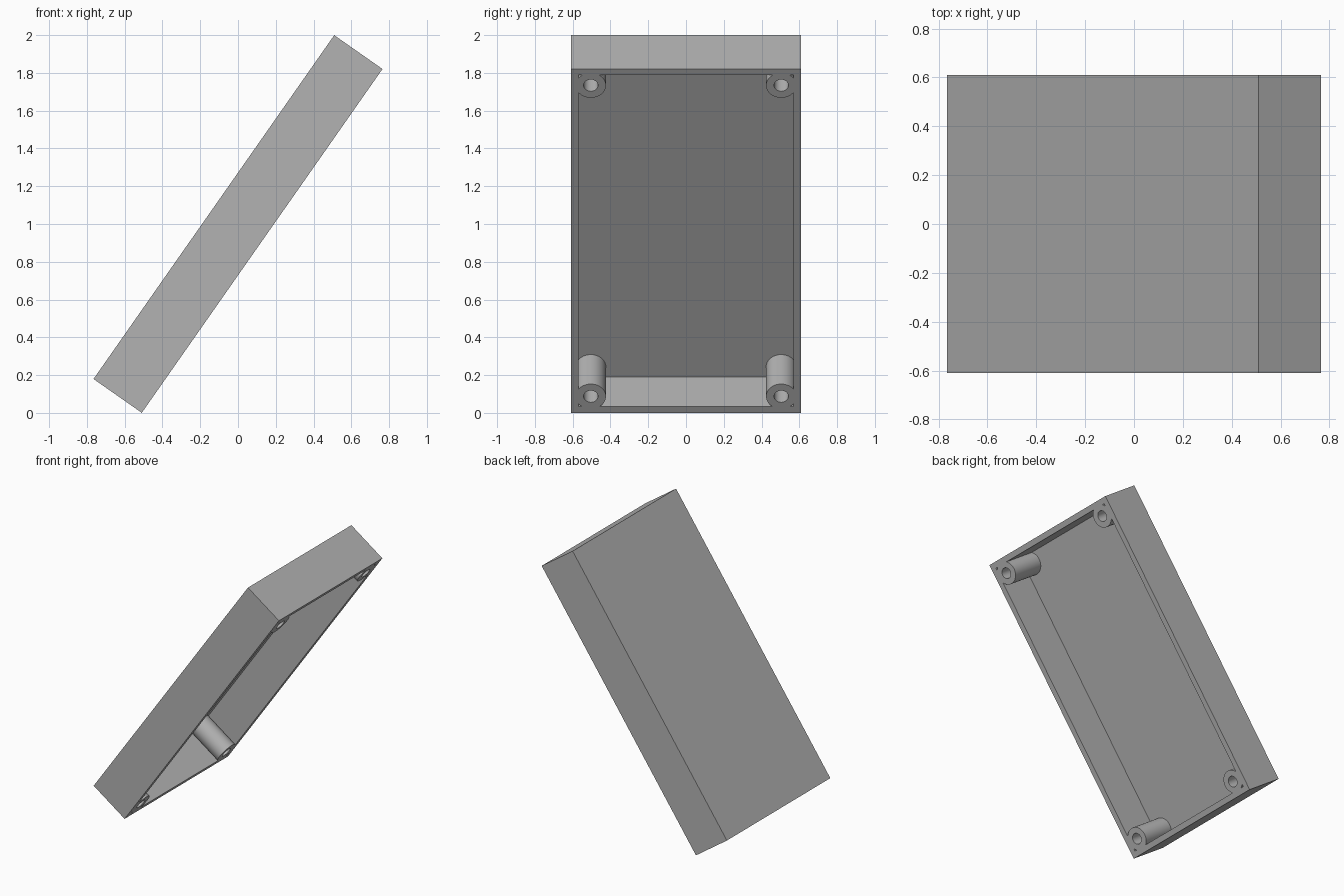
import bpy
import math

if "Cube" in bpy.data.objects:
    bpy.data.objects.remove(bpy.data.objects["Cube"], do_unlink=True)

LENGTH, WIDTH, DEPTH = 2.222, 1.22, 0.312
WALL = 0.04
BOSS_INSET, BOSS_R, HOLE_R = 0.106, 0.08, 0.038
TILT = math.radians(55)
FLOOR_Z = DEPTH / 2 - WALL      # inner face of the floor; the box opens towards -z

grey = bpy.data.materials.new("plain grey")
grey.use_nodes = True
grey.diffuse_color = (0.45, 0.45, 0.45, 1)
grey.node_tree.nodes["Principled BSDF"].inputs["Base Color"].default_value = grey.diffuse_color


def block(name, x, y, z_low, z_high):
    bpy.ops.mesh.primitive_cube_add(size=1, location=(0, 0, (z_low + z_high) / 2))
    ob = bpy.context.object
    ob.name = name
    ob.scale = (x, y, z_high - z_low)
    bpy.ops.object.transform_apply(location=True, scale=True)
    return ob


def rod(name, x, y, radius, z_low, z_high):
    bpy.ops.mesh.primitive_cylinder_add(vertices=48, radius=radius, depth=z_high - z_low,
                                        location=(x, y, (z_low + z_high) / 2))
    ob = bpy.context.object
    ob.name = name
    bpy.ops.object.transform_apply(location=True)
    return ob


def cut(target, cutter):
    mod = target.modifiers.new("cut", "BOOLEAN")
    mod.operation = "DIFFERENCE"
    mod.solver = "EXACT"
    mod.object = cutter
    bpy.context.view_layer.objects.active = target
    bpy.ops.object.modifier_apply(modifier=mod.name)
    bpy.data.objects.remove(cutter, do_unlink=True)


# Outer shell and the cavity to be taken out of it
case = block("open_case", LENGTH, WIDTH, -DEPTH / 2, DEPTH / 2)
cavity = block("cavity", LENGTH - 2 * WALL, WIDTH - 2 * WALL, -DEPTH, FLOOR_Z)

# Corner screw posts stay standing inside the cavity
corners = [(sx * (LENGTH / 2 - BOSS_INSET), sy * (WIDTH / 2 - BOSS_INSET))
           for sx in (-1, 1) for sy in (-1, 1)]
for x, y in corners:
    cut(cavity, rod("post", x, y, BOSS_R, -2 * DEPTH, DEPTH))
cut(case, cavity)

# Screw holes down the posts
for x, y in corners:
    cut(case, rod("screw_hole", x, y, HOLE_R, -DEPTH, FLOOR_Z))

# Tilt the case up onto its lower edge
case.data.materials.clear()
case.data.materials.append(grey)
case.location = (0, 0, 1)
case.rotation_euler = (0, -TILT, 0)
bpy.ops.object.select_all(action="DESELECT")
case.select_set(True)
bpy.context.view_layer.objects.active = case
bpy.ops.object.shade_smooth_by_angle(angle=math.radians(30))
